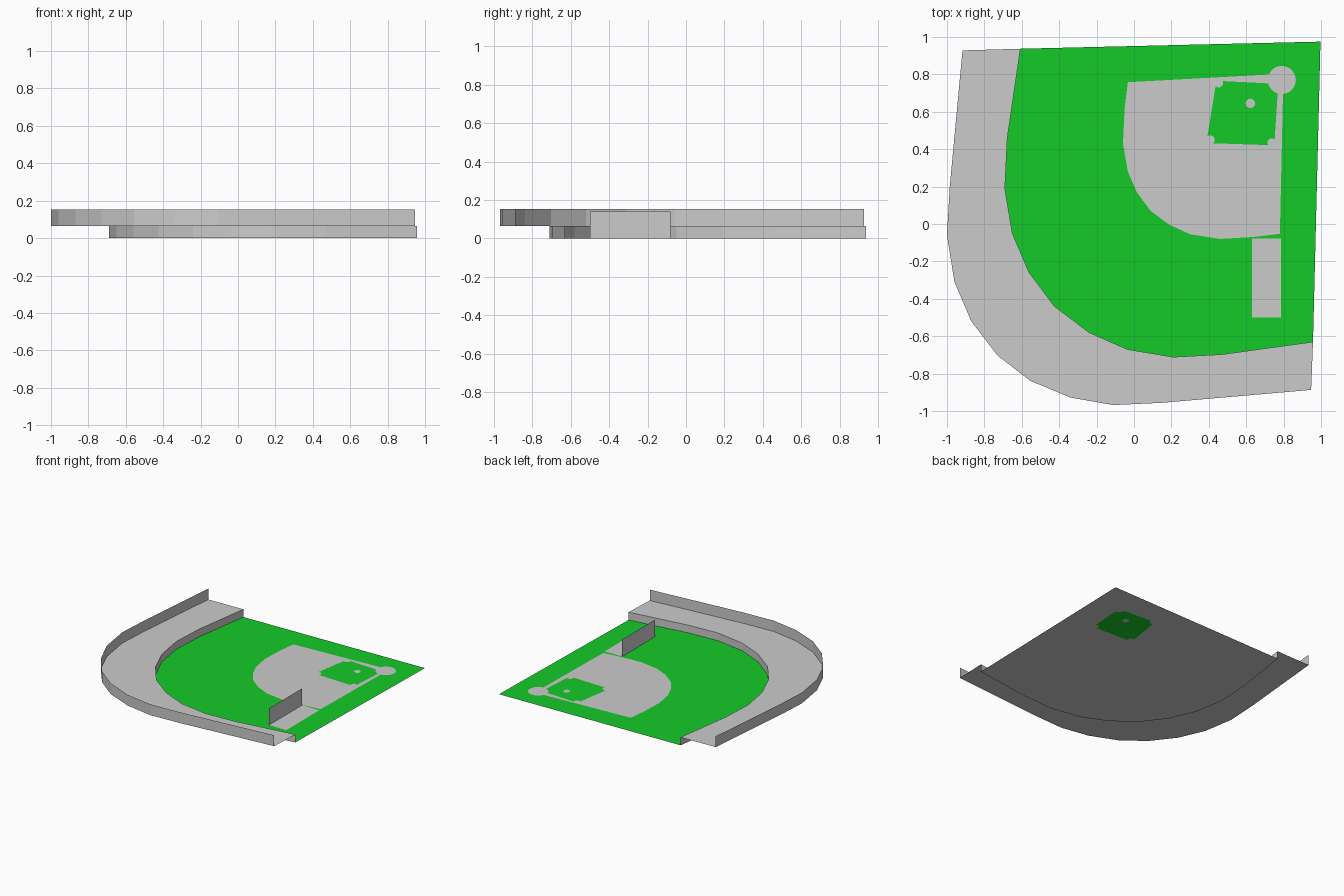
import bpy, math
from mathutils import Vector
from mathutils.geometry import tessellate_polygon

if "Cube" in bpy.data.objects:
    bpy.data.objects.remove(bpy.data.objects["Cube"])

green = bpy.data.materials.new("grass")
green.diffuse_color = (0.007, 0.59, 0.022, 1)
green.use_nodes = True
green.node_tree.nodes["Principled BSDF"].inputs["Base Color"].default_value = green.diffuse_color


def make(name, verts, faces, mat=None):
    me = bpy.data.meshes.new(name)
    me.from_pydata(verts, [], faces)
    ob = bpy.data.objects.new(name, me)
    bpy.context.collection.objects.link(ob)
    if mat:
        me.materials.append(mat)
    return ob


def sheet(name, loops, z, mat=None):
    """Flat upward-facing surface; loops after the first are holes."""
    rings = [[Vector((x, y, 0)) for x, y in lp] for lp in loops]
    pts = [p for r in rings for p in r]
    faces = []
    for a, b, c in tessellate_polygon(rings):
        up = (pts[b] - pts[a]).cross(pts[c] - pts[a]).z > 0
        faces.append((a, b, c) if up else (a, c, b))
    return make(name, [(p.x, p.y, z) for p in pts], faces, mat)


def wall(name, path, z0, z1):
    """Thin upright ribbon along a path."""
    n = len(path)
    verts = [(x, y, z0) for x, y in path] + [(x, y, z1) for x, y in path]
    return make(name, verts, [(i, i + 1, n + i + 1, n + i) for i in range(n - 1)])


def arc(cx, cy, r, a0, a1, n):
    angs = [math.radians(a0 + (a1 - a0) * i / n) for i in range(n + 1)]
    return [(cx + r * math.cos(a), cy + r * math.sin(a)) for a in angs]


# fence line around the outfield, and outer edge of the stands
fence = [(0.957, -0.63), (0.47, -0.697), (0.21, -0.711), (-0.035, -0.67),
         (-0.24, -0.58), (-0.425, -0.44), (-0.56, -0.26), (-0.65, -0.05),
         (-0.69, 0.19), (-0.677, 0.46), (-0.607, 0.937)]
outer = [(0.947, -0.887), (0.15, -0.956), (-0.11, -0.968), (-0.34, -0.928),
         (-0.555, -0.838), (-0.73, -0.703), (-0.87, -0.52), (-0.96, -0.31),
         (-1.0, -0.06), (-0.985, 0.2), (-0.917, 0.928)]
field = fence + [(0.997, 0.975)]

# dirt infield outline, including the home plate circle
home = (0.79, 0.77, 0.075)
dirt = ([(-0.033, 0.758)] + arc(*home, 157, -85, 20) +
        [(0.78, -0.053), (0.63, -0.07), (0.46, -0.08), (0.30, -0.055),
         (0.187, -0.003), (0.087, 0.072), (0.015, 0.17), (-0.033, 0.28),
         (-0.059, 0.43), (-0.05, 0.62)])

# grass diamond with rounded cut-outs at the bases and home plate
diamond = (arc(0.408, 0.45, 0.024, -50, 130, 8) +
           arc(0.453, 0.754, 0.024, 225, 385, 8) +
           arc(*home, 194, 253, 6)[:] +
           arc(0.735, 0.436, 0.022, 40, 220, 8))
mound = arc(0.622, 0.645, 0.025, 0, 345, 23)

sheet("ground_dirt", [field, diamond], 0)
sheet("outfield_grass", [field, dirt], 0.002, green)
sheet("infield_grass", [diamond, mound], 0, green)
sheet("pitching_mound", [mound], 0)

# stands: inner fence, flat deck, outer wall
wall("outfield_fence", fence, 0, 0.065)
sheet("stand_deck", [fence + outer[::-1]], 0.065)
wall("outer_wall", outer, 0.065, 0.153)

# dugout floor and screen
sheet("dugout_floor", [[(0.63, -0.5), (0.785, -0.5), (0.785, -0.077), (0.63, -0.077)]], 0.004)
wall("dugout_screen", [(0.63, -0.5), (0.63, -0.08)], 0, 0.14)
